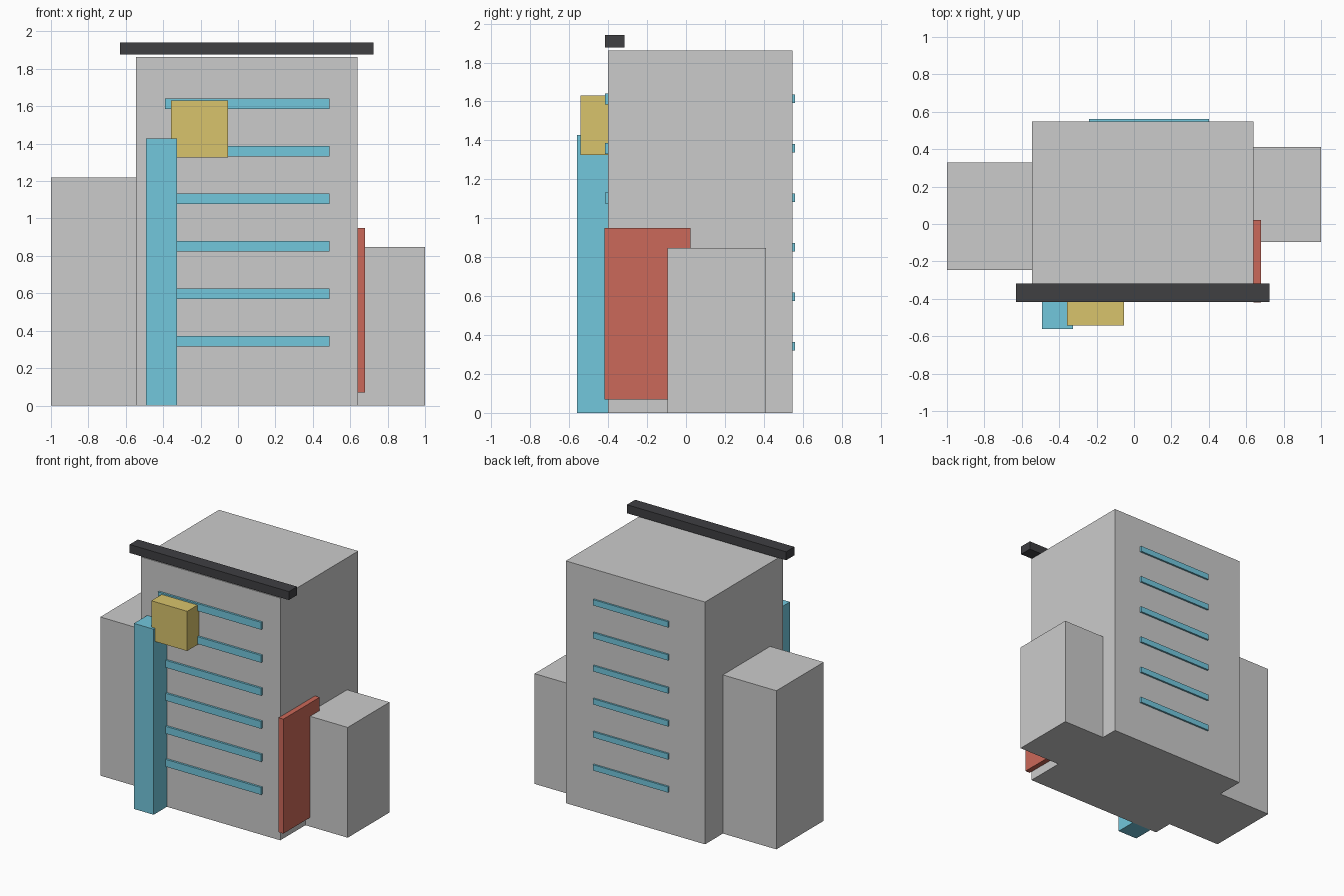
import bpy

if "Cube" in bpy.data.objects:
    bpy.data.objects.remove(bpy.data.objects["Cube"])


def material(name, color):
    m = bpy.data.materials.new(name)
    m.diffuse_color = (*color, 1)
    m.use_nodes = True
    m.node_tree.nodes["Principled BSDF"].inputs["Base Color"].default_value = m.diffuse_color
    return m


def box(name, x, y, z, mat=None):
    """Box from its (min, max) extent along each axis."""
    bpy.ops.mesh.primitive_cube_add(size=1, location=[(a + b) / 2 for a, b in (x, y, z)])
    o = bpy.context.object
    o.name = name
    o.scale = [b - a for a, b in (x, y, z)]
    bpy.ops.object.transform_apply(location=False, rotation=False, scale=True)
    if mat:
        o.data.materials.append(mat)
    return o


blue = material("blue_glass", (0.17, 0.57, 0.72))
yellow = material("yellow_panel", (0.69, 0.55, 0.15))
red = material("red_panel", (0.60, 0.14, 0.10))
dark = material("dark_metal", (0.05, 0.05, 0.055))

# Building masses
FRONT, BACK = -0.40, 0.547
box("main_tower", (-0.545, 0.64), (FRONT, BACK), (0, 1.863))
box("left_wing", (-1.0, -0.545), (-0.245, 0.33), (0, 1.22))
box("right_wing", (0.64, 1.0), (-0.095, 0.412), (0, 0.848))

# Window bands, six floors front and back
for i in range(6):
    z = 0.343 + i * 0.254
    box(f"front_window_band_{i + 1}", (-0.39, 0.488), (FRONT - 0.016, FRONT), (z - 0.028, z + 0.028), blue)
    box(f"back_window_band_{i + 1}", (-0.24, 0.40), (BACK, 0.561), (z - 0.022, z + 0.022), blue)

# Front stair shaft, projecting bay, side sign panel and roof beam
box("stair_shaft", (-0.492, -0.325), (-0.561, FRONT), (0, 1.427), blue)
box("projecting_bay", (-0.358, -0.053), (-0.542, FRONT), (1.325, 1.63), yellow)
box("side_panel", (0.64, 0.68), (-0.42, 0.022), (0.07, 0.95), red)
box("roof_beam", (-0.63, 0.725), (-0.417, -0.317), (1.877, 1.942), dark)
